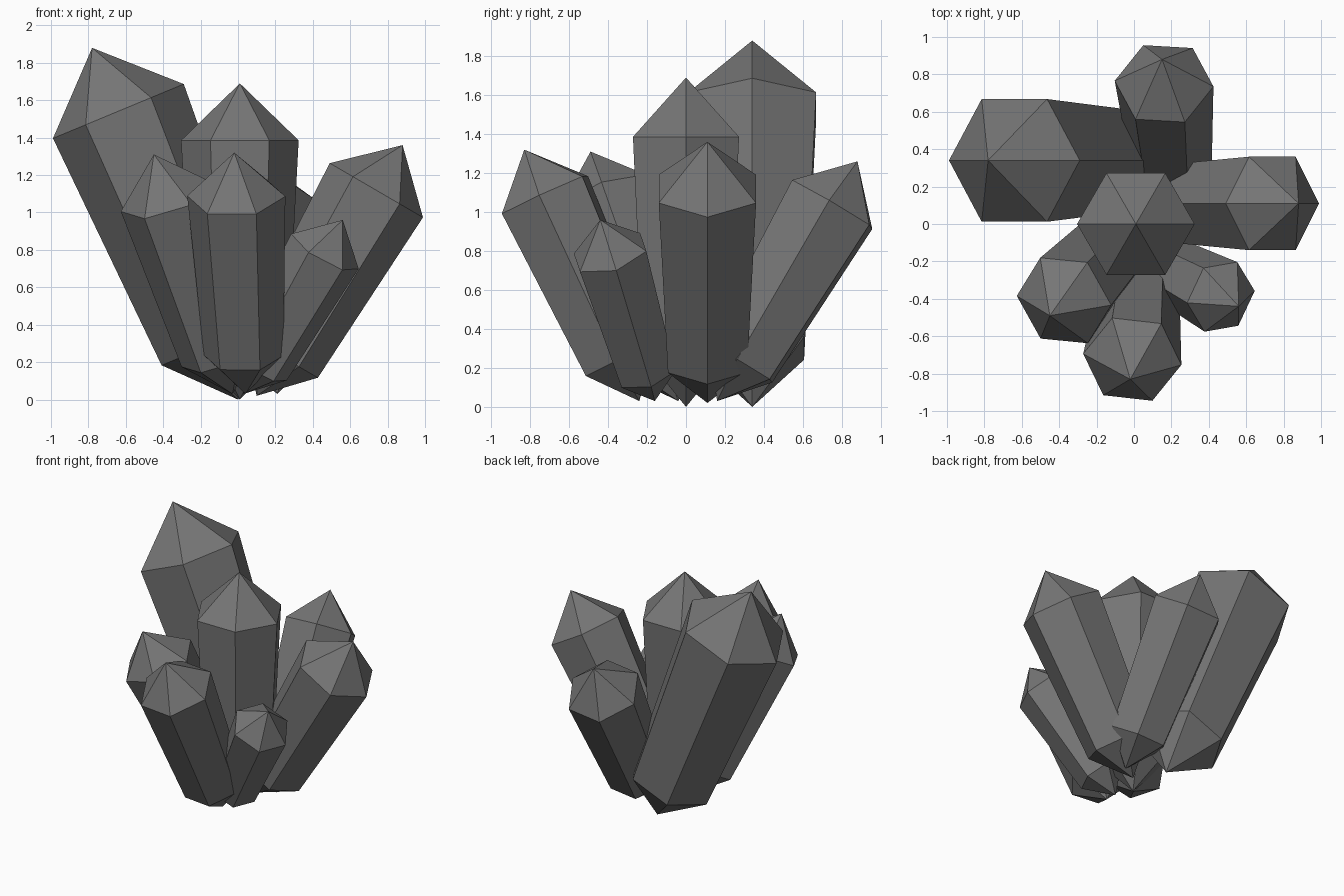
import bpy
import bmesh
import math
from mathutils import Vector

cube = bpy.data.objects.get("Cube")
if cube:
    bpy.data.objects.remove(cube, do_unlink=True)

stone = bpy.data.materials.new("dark_grey_stone")
stone.use_nodes = True
GREY = (0.18, 0.18, 0.18, 1.0)
stone.diffuse_color = GREY
stone.node_tree.nodes["Principled BSDF"].inputs["Base Color"].default_value = GREY

# Crystal proportions as fractions of the length from base to tip
LOWER, UPPER = (0.16, 0.151), (0.82, 0.186)   # (height, radius)
SIDES = 6


def crystal(name, base, tip, edge_heading):
    """Six-sided prism, pointed at both ends; one edge faces edge_heading in plan."""
    base, tip = Vector(base), Vector(tip)
    length = (tip - base).length
    axis = (tip - base).normalized()
    hx, hy = edge_heading
    u = Vector((hx, hy, -(hx * axis.x + hy * axis.y) / axis.z)).normalized()
    v = axis.cross(u)

    bm = bmesh.new()
    rings = []
    for height, radius in (LOWER, UPPER):
        ring = []
        for i in range(SIDES):
            a = math.tau * i / SIDES
            out = u * math.cos(a) + v * math.sin(a)
            ring.append(bm.verts.new(base + (axis * height + out * radius) * length))
        rings.append(ring)
    low, high = rings
    bottom, top = bm.verts.new(base), bm.verts.new(tip)
    for i in range(SIDES):
        j = (i + 1) % SIDES
        bm.faces.new((low[i], low[j], high[j], high[i]))
        bm.faces.new((high[i], high[j], top))
        bm.faces.new((low[j], low[i], bottom))

    mesh = bpy.data.meshes.new(name)
    bm.to_mesh(mesh)
    bm.free()
    mesh.materials.append(stone)
    obj = bpy.data.objects.new(name, mesh)
    bpy.context.collection.objects.link(obj)


# The cluster: base point, tip point, plan heading of one edge
crystal("centre_crystal", (0.01, 0, 0), (0.01, 0, 1.69), (1, 0))
crystal("tall_right_crystal", (0, 0.34, 0), (-0.78, 0.34, 1.88), (1, 0))
crystal("left_crystal", (0.1, 0.11, 0.02), (0.88, 0.11, 1.36), (1, 0))
crystal("back_crystal", (0.21, 0.16, 0.03), (0.15, 0.88, 1.26), (0.26, -0.015))
crystal("front_crystal", (0.04, -0.24, 0.03), (-0.02, -0.83, 1.32), (0.265, -0.03))
crystal("front_right_crystal", (-0.03, -0.04, 0.03), (-0.45, -0.49, 1.31), (-0.255, 0.025))
crystal("small_front_left_crystal", (0.03, -0.16, 0.03), (0.56, -0.44, 0.96), (0.17, 0.03))
